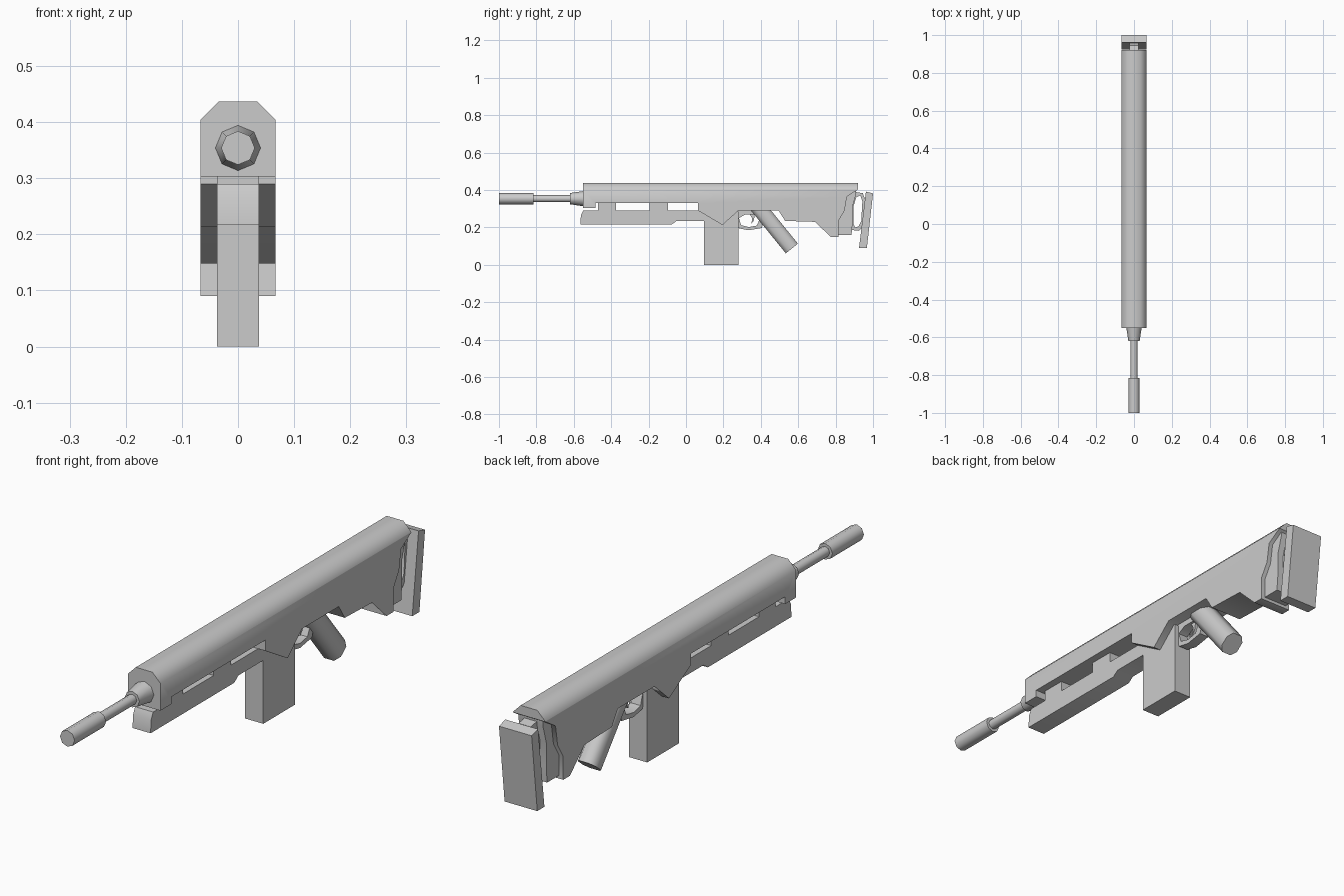
import bpy, bmesh, math
from mathutils import Matrix, Vector

cube = bpy.data.objects.get("Cube")
if cube:
    bpy.data.objects.remove(cube, do_unlink=True)

grey = bpy.data.materials.new("plain grey")
grey.use_nodes = True
colour = (0.6, 0.6, 0.6, 1)
grey.diffuse_color = colour
grey.node_tree.nodes["Principled BSDF"].inputs["Base Color"].default_value = colour


def finish(name, bm, angle=50):
    """Turn a bmesh into a shaded, coloured object."""
    bmesh.ops.recalc_face_normals(bm, faces=bm.faces)
    mesh = bpy.data.meshes.new(name)
    bm.to_mesh(mesh)
    bm.free()
    mesh.materials.append(grey)
    ob = bpy.data.objects.new(name, mesh)
    bpy.context.collection.objects.link(ob)
    bpy.ops.object.select_all(action='DESELECT')
    ob.select_set(True)
    bpy.context.view_layer.objects.active = ob
    bpy.ops.object.shade_smooth_by_angle(angle=math.radians(angle))
    return ob


def prism(name, profile, half, chamfer=0):
    """Side profile of (y, z) points, extruded across x."""
    bm = bmesh.new()
    face = bm.faces.new([bm.verts.new((-half, y, z)) for y, z in profile])
    new = bmesh.ops.extrude_face_region(bm, geom=[face])["geom"]
    bmesh.ops.translate(bm, vec=(2 * half, 0, 0),
                        verts=[v for v in new if isinstance(v, bmesh.types.BMVert)])
    if chamfer:
        # cut only the long top edges
        top = max(z for y, z in profile) - 0.001
        edges = [e for e in bm.edges
                 if all(v.co.z > top for v in e.verts)
                 and abs(e.verts[0].co.y - e.verts[1].co.y) > 0.5]
        bmesh.ops.bevel(bm, geom=edges, offset=chamfer, segments=1,
                        affect='EDGES', profile=0.5)
    return finish(name, bm)


def block(name, y0, y1, z0, z1, half):
    return prism(name, [(y0, z0), (y1, z0), (y1, z1), (y0, z1)], half)


def loop_part(name, outer, inner, half):
    """Flat frame between two side profiles with equal point counts."""
    bm = bmesh.new()
    rings = [[bm.verts.new((x, y, z)) for y, z in pts]
             for x, pts in ((-half, outer), (half, outer), (half, inner), (-half, inner))]
    n = len(outer)
    for k in range(4):
        a, b = rings[k], rings[(k + 1) % 4]
        for i in range(n):
            j = (i + 1) % n
            bm.faces.new((a[i], a[j], b[j], b[i]))
    return finish(name, bm)


def barrel_part(name, y0, y1, r0, r1):
    """Eight-sided tube section along y."""
    bm = bmesh.new()
    bmesh.ops.create_cone(bm, cap_ends=True, segments=8, radius1=r0, radius2=r1,
                          depth=y1 - y0)
    bm.transform(Matrix.Translation((0, (y0 + y1) / 2, 0.354))
                 @ Matrix.Rotation(-math.pi / 2, 4, 'X'))
    return finish(name, bm)


# Long receiver with chamfered top and stepped underside
prism("receiver", [
    (-0.55, 0.437), (-0.55, 0.303), (-0.485, 0.303), (-0.485, 0.33),
    (0.065, 0.33), (0.065, 0.29), (0.195, 0.213), (0.28, 0.29),
    (0.495, 0.29), (0.53, 0.235), (0.69, 0.23), (0.775, 0.148),
    (0.815, 0.148), (0.815, 0.235), (0.848, 0.29), (0.86, 0.365),
    (0.92, 0.403), (0.92, 0.437)], 0.067, chamfer=0.033)

# Handguard under the front, hung on two spacers
prism("handguard", [
    (-0.565, 0.217), (-0.075, 0.217), (-0.05, 0.235), (0.15, 0.235),
    (0.15, 0.29), (-0.55, 0.29), (-0.562, 0.265)], 0.037)
block("front_spacer", -0.47, -0.375, 0.285, 0.335, 0.037)
block("rear_spacer", -0.195, -0.095, 0.285, 0.335, 0.037)

# Barrel
barrel_part("barrel_collar", -0.62, -0.545, 0.03, 0.041)
barrel_part("barrel", -0.83, -0.6, 0.019, 0.019)
barrel_part("muzzle", -1.0, -0.815, 0.03, 0.03)

# Magazine
block("magazine", 0.095, 0.28, 0, 0.285, 0.037)

# Trigger group
loop_part("trigger_guard",
          [(0.275, 0.3), (0.275, 0.215), (0.285, 0.195), (0.335, 0.185),
           (0.405, 0.197), (0.42, 0.24), (0.41, 0.3)],
          [(0.315, 0.268), (0.283, 0.25), (0.295, 0.212), (0.335, 0.202),
           (0.378, 0.21), (0.392, 0.24), (0.378, 0.268)], 0.02)
prism("trigger", [(0.335, 0.28), (0.37, 0.28), (0.362, 0.235), (0.35, 0.22),
                  (0.354, 0.248)], 0.01)

# Slanted grip with cut corners, swept along its own axis
foot, axis = Vector((0, 0.566, 0.0875)), Vector((0, -0.63, 0.777))
across = Vector((0, 0.777, 0.63))
section = [(-0.037, -0.02), (-0.02, -0.0415), (0.02, -0.0415), (0.037, -0.02),
           (0.037, 0.02), (0.02, 0.0415), (-0.02, 0.0415), (-0.037, 0.02)]
bm = bmesh.new()
base = bm.faces.new([bm.verts.new(foot + across * d + Vector((x, 0, 0)))
                     for x, d in section])
new = bmesh.ops.extrude_face_region(bm, geom=[base])["geom"]
bmesh.ops.translate(bm, vec=axis * 0.32,
                    verts=[v for v in new if isinstance(v, bmesh.types.BMVert)])
finish("grip", bm, 60)

# Stock end, open link and tilted butt pad
prism("stock_end", [(0.8, 0.16), (0.885, 0.16), (0.89, 0.22), (0.89, 0.31),
                    (0.91, 0.38), (0.91, 0.41), (0.8, 0.41)], 0.05)
loop_part("stock_link",
          [(0.87, 0.21), (0.87, 0.32), (0.905, 0.39), (0.945, 0.383),
           (0.965, 0.33), (0.95, 0.21), (0.925, 0.182), (0.88, 0.187)],
          [(0.895, 0.22), (0.895, 0.31), (0.91, 0.36), (0.932, 0.372),
           (0.943, 0.34), (0.937, 0.235), (0.922, 0.205), (0.905, 0.2)], 0.025)
prism("butt_pad", [(0.925, 0.09), (0.967, 0.09), (1.0, 0.382), (0.962, 0.392)],
      0.067)
